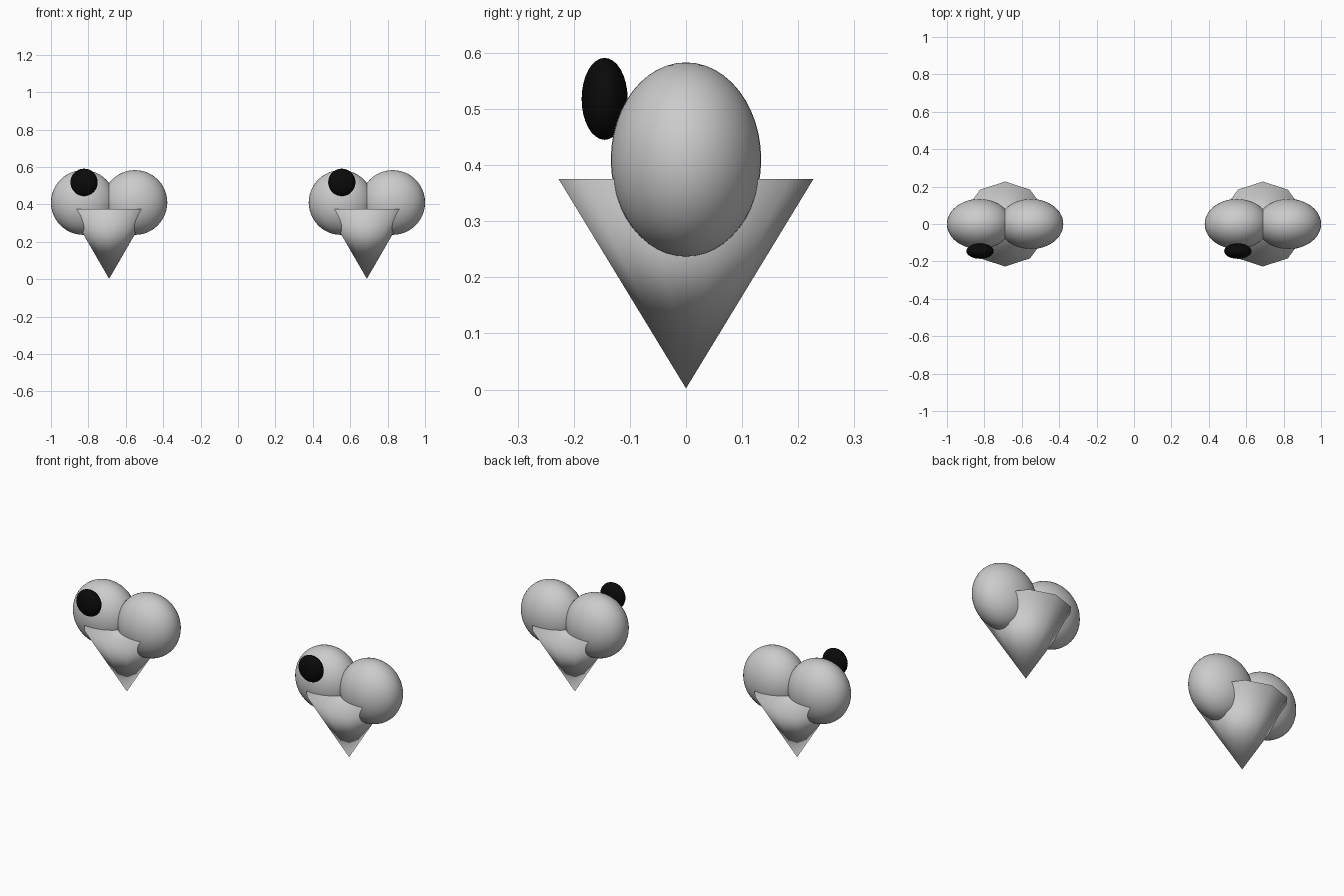
import bpy
from math import pi

if "Cube" in bpy.data.objects:
    bpy.data.objects.remove(bpy.data.objects["Cube"])


def smooth(ob):
    for p in ob.data.polygons:
        p.use_smooth = True


def ellipsoid(name, loc, radii, segments=48, rings=24):
    bpy.ops.mesh.primitive_uv_sphere_add(segments=segments, ring_count=rings, radius=1, location=loc)
    ob = bpy.context.object
    ob.name = name
    ob.scale = radii
    smooth(ob)
    return ob


black = bpy.data.materials.new("black")
black.diffuse_color = (0.003, 0.003, 0.003, 1)
black.use_nodes = True
black.node_tree.nodes["Principled BSDF"].inputs["Base Color"].default_value = black.diffuse_color

for side, cx in (("left", -0.689), ("right", 0.689)):
    # two overlapping flattened lobes on top of the heart
    for lobe, dx in (("left", -0.138), ("right", 0.138)):
        ellipsoid(f"{side}_heart_{lobe}_lobe", (cx + dx, 0, 0.41), (0.173, 0.134, 0.173))

    # ten-sided cone pointing down, capped, a corner towards +y and -y
    bpy.ops.mesh.primitive_cone_add(vertices=10, radius1=0.227, radius2=0, depth=0.373,
                                    location=(cx, 0, 0.1885), rotation=(pi, 0, 0))
    point = bpy.context.object
    point.name = f"{side}_heart_point"
    smooth(point)

    # black highlight spot on the front of the left-hand lobe
    spot = ellipsoid(f"{side}_heart_spot", (cx - 0.134, -0.145, 0.518), (0.073, 0.041, 0.073), 32, 16)
    spot.data.materials.append(black)
